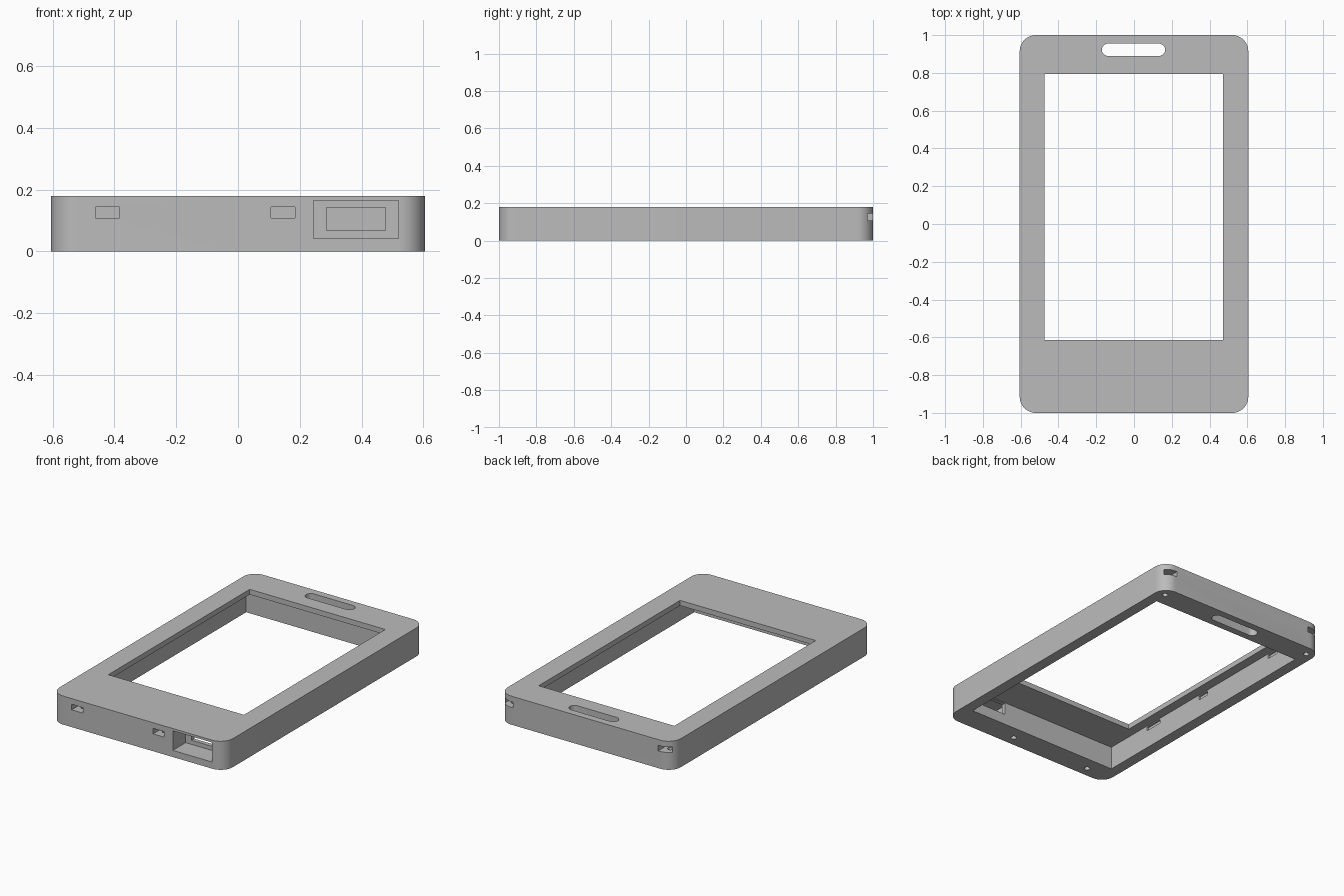
import bpy, bmesh, math
from mathutils import Vector

if "Cube" in bpy.data.objects:
    bpy.data.objects.remove(bpy.data.objects["Cube"])

grey = bpy.data.materials.new("case grey")
grey.diffuse_color = (0.5, 0.5, 0.5, 1)
grey.use_nodes = True
grey.node_tree.nodes["Principled BSDF"].inputs["Base Color"].default_value = grey.diffuse_color


def block(name, x0, x1, y0, y1, z0, z1, radius=0, segments=12):
    """Box given by its limits, with optionally rounded vertical edges."""
    bm = bmesh.new()
    bmesh.ops.create_cube(bm, size=1)
    for v in bm.verts:
        v.co = Vector(((x0 + x1) / 2 + v.co.x * (x1 - x0),
                       (y0 + y1) / 2 + v.co.y * (y1 - y0),
                       (z0 + z1) / 2 + v.co.z * (z1 - z0)))
    if radius:
        upright = [e for e in bm.edges
                   if abs(e.verts[0].co.z - e.verts[1].co.z) > 1e-4]
        bmesh.ops.bevel(bm, geom=upright, offset=radius, segments=segments,
                        profile=0.5, affect='EDGES')
    return finish(bm, name)


def pin(name, x, y, z0, z1, radius):
    """Upright cylinder."""
    bm = bmesh.new()
    bmesh.ops.create_cone(bm, cap_ends=True, segments=24, radius1=radius,
                          radius2=radius, depth=z1 - z0)
    bmesh.ops.translate(bm, verts=bm.verts, vec=(x, y, (z0 + z1) / 2))
    return finish(bm, name)


def finish(bm, name):
    mesh = bpy.data.meshes.new(name)
    bm.to_mesh(mesh)
    bm.free()
    mesh.materials.append(grey)
    ob = bpy.data.objects.new(name, mesh)
    bpy.context.collection.objects.link(ob)
    return ob


def cut(target, cutter):
    """Subtract the cutter and remove it."""
    bpy.context.view_layer.objects.active = target
    mod = target.modifiers.new("cut", 'BOOLEAN')
    mod.operation = 'DIFFERENCE'
    mod.solver = 'EXACT'
    mod.object = cutter
    bpy.ops.object.modifier_apply(modifier=mod.name)
    bpy.data.objects.remove(cutter, do_unlink=True)


# Case shell, open underneath
case = block("case_shell", -0.605, 0.605, -1, 1, 0, 0.18, 0.085)
cut(case, block("cavity", -0.535, 0.535, -0.846, 0.846, -0.1, 0.147))

# Screen window and strap slot
cut(case, block("window", -0.475, 0.472, -0.615, 0.795, 0.1, 0.3))
cut(case, block("strap_slot", -0.17, 0.165, 0.89, 0.955, -0.1, 0.3, 0.0324, 8))

# Connector recess with a smaller opening into the cavity
cut(case, block("port_recess", 0.245, 0.52, -1.1, -0.872, 0.042, 0.165))
cut(case, block("port_opening", 0.287, 0.478, -0.9, -0.8, 0.068, 0.143))

# Nut pockets in the end walls, each with a screw hole from below
for x, side in ((-0.422, -1), (0.146, -1), (-0.545, 1), (0.545, 1)):
    y0, y1 = sorted((side * 0.895, side * 1.1))
    cut(case, block("nut_pocket", x - 0.039, x + 0.039, y0, y1, 0.109, 0.144))
    cut(case, pin("screw_hole", x, side * 0.935, -0.1, 0.12, 0.017))

# Shallow notches in the inner side wall
for y, w in ((-0.457, 0.06), (0.0, 0.04), (0.638, 0.04)):
    cut(case, block("notch", -0.547, -0.5, y - w, y + w, 0.115, 0.14))

bpy.ops.object.select_all(action='DESELECT')
case.select_set(True)
bpy.context.view_layer.objects.active = case
bpy.ops.object.shade_smooth_by_angle(angle=math.radians(30))
